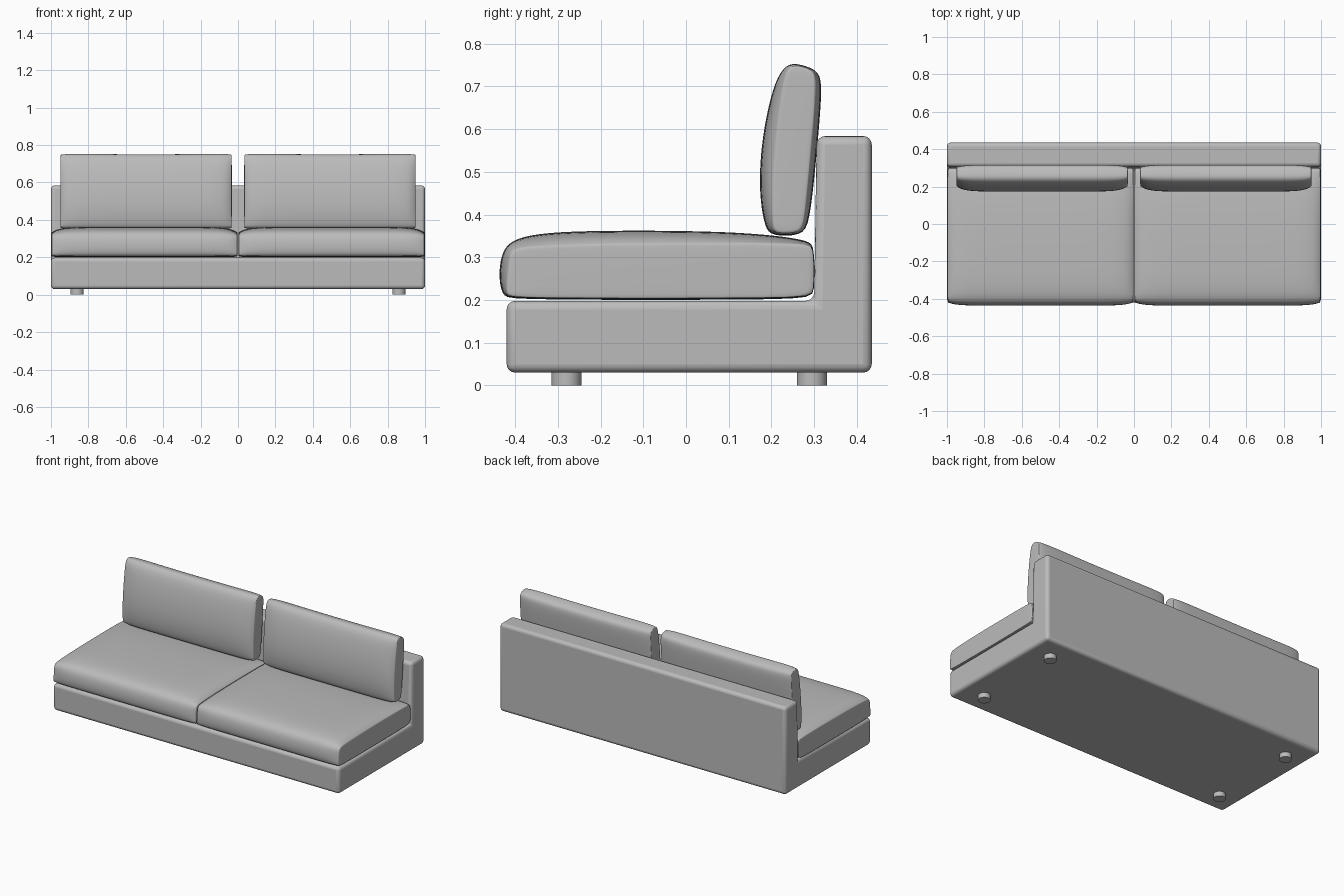
import bpy, bmesh
from math import radians

old = bpy.data.objects.get("Cube")
if old:
    bpy.data.objects.remove(old, do_unlink=True)


def make_material(name, rgb):
    mat = bpy.data.materials.new(name)
    mat.use_nodes = True
    mat.diffuse_color = (*rgb, 1)
    mat.node_tree.nodes["Principled BSDF"].inputs["Base Color"].default_value = (*rgb, 1)
    return mat


fabric = make_material("grey fabric", (0.5, 0.5, 0.5))


def finish(bm, name):
    bmesh.ops.recalc_face_normals(bm, faces=bm.faces)
    mesh = bpy.data.meshes.new(name)
    bm.to_mesh(mesh)
    bm.free()
    mesh.materials.append(fabric)
    obj = bpy.data.objects.new(name, mesh)
    bpy.context.collection.objects.link(obj)
    return obj


def smooth(obj, angle=40):
    bpy.ops.object.select_all(action='DESELECT')
    obj.select_set(True)
    bpy.context.view_layer.objects.active = obj
    bpy.ops.object.shade_smooth_by_angle(angle=radians(angle))


def loft(name, rings):
    """Skin a closed body through matching rings of points."""
    bm = bmesh.new()
    loops = [[bm.verts.new(p) for p in ring] for ring in rings]
    for a, b in zip(loops, loops[1:]):
        for i in range(len(a)):
            j = (i + 1) % len(a)
            bm.faces.new((a[i], a[j], b[j], b[i]))
    bm.faces.new(loops[0])
    bm.faces.new(loops[-1])
    return finish(bm, name)


def cushion(name, side, x0, x1, middle, end, sag=0):
    """Pillow whose yz outline swells from a flat end panel to a full middle."""
    centre, half = side * (x0 + x1) / 2, (x1 - x0) / 2
    stations = (-1, -0.995, -0.97, -0.92, -0.8, -0.55, -0.25, 0.25, 0.55, 0.8, 0.92, 0.97, 0.995, 1)
    rings = []
    for u in stations:
        t = 1 - abs(u) ** 14
        drop = sag * (1 - u * u)
        rings.append([(centre + u * half,
                       e[0] + (m[0] - e[0]) * t,
                       e[1] + (m[1] - e[1]) * t - (drop if m[1] > 0.7 else 0))
                      for m, e in zip(middle, end)])
    obj = loft(name, rings)
    sub = obj.modifiers.new("soft", 'SUBSURF')
    sub.levels = sub.render_levels = 2
    smooth(obj, 180)


# L-shaped frame: low base with upright back
outline = [(-0.42, 0.03), (0.435, 0.03), (0.435, 0.584), (0.306, 0.584), (0.3, 0.198), (-0.42, 0.198)]
frame = loft("frame", [[(x, y, z) for y, z in outline] for x in (-1, 1)])
bevel = frame.modifiers.new("rounded edges", 'BEVEL')
bevel.width, bevel.segments, bevel.limit_method = 0.02, 4, 'ANGLE'
smooth(frame)

# Outlines (y, z) of the cushions: full middle and flatter end panel
seat_mid = [(-0.40, 0.2), (-0.428, 0.207), (-0.437, 0.24), (-0.437, 0.28), (-0.428, 0.32),
            (-0.40, 0.345), (-0.33, 0.358), (-0.2, 0.363), (0.05, 0.362), (0.2, 0.353),
            (0.29, 0.339), (0.301, 0.325), (0.301, 0.21), (0.29, 0.2)]
seat_end = [(-0.405, 0.204), (-0.42, 0.21), (-0.418, 0.24), (-0.414, 0.28), (-0.411, 0.31),
            (-0.395, 0.322), (-0.33, 0.325), (-0.2, 0.33), (0.05, 0.332), (0.2, 0.332),
            (0.29, 0.33), (0.3, 0.32), (0.3, 0.212), (0.29, 0.204)]
back_mid = [(0.2, 0.349), (0.185, 0.37), (0.174, 0.43), (0.172, 0.5), (0.179, 0.58),
            (0.194, 0.66), (0.214, 0.73), (0.24, 0.758), (0.27, 0.754), (0.308, 0.741),
            (0.319, 0.715), (0.313, 0.62), (0.302, 0.5), (0.289, 0.38), (0.272, 0.35)]
back_end = [(0.21, 0.356), (0.205, 0.37), (0.203, 0.43), (0.205, 0.5), (0.212, 0.58),
            (0.221, 0.66), (0.232, 0.73), (0.248, 0.75), (0.27, 0.747), (0.297, 0.738),
            (0.305, 0.715), (0.298, 0.62), (0.287, 0.5), (0.276, 0.38), (0.266, 0.357)]

for side, label in ((1, "left"), (-1, "right")):
    cushion(label + "_seat_cushion", side, 0.002, 0.998, seat_mid, seat_end)
    cushion(label + "_back_cushion", side, 0.033, 0.95, back_mid, back_end, sag=0.005)

    # Short round feet
    for y, place in ((-0.28, "front"), (0.295, "back")):
        bpy.ops.mesh.primitive_cylinder_add(vertices=32, radius=0.035, depth=0.04,
                                            location=(side * 0.86, y, 0.02))
        foot = bpy.context.object
        foot.name = f"{label}_{place}_foot"
        foot.data.materials.append(fabric)
        smooth(foot)
